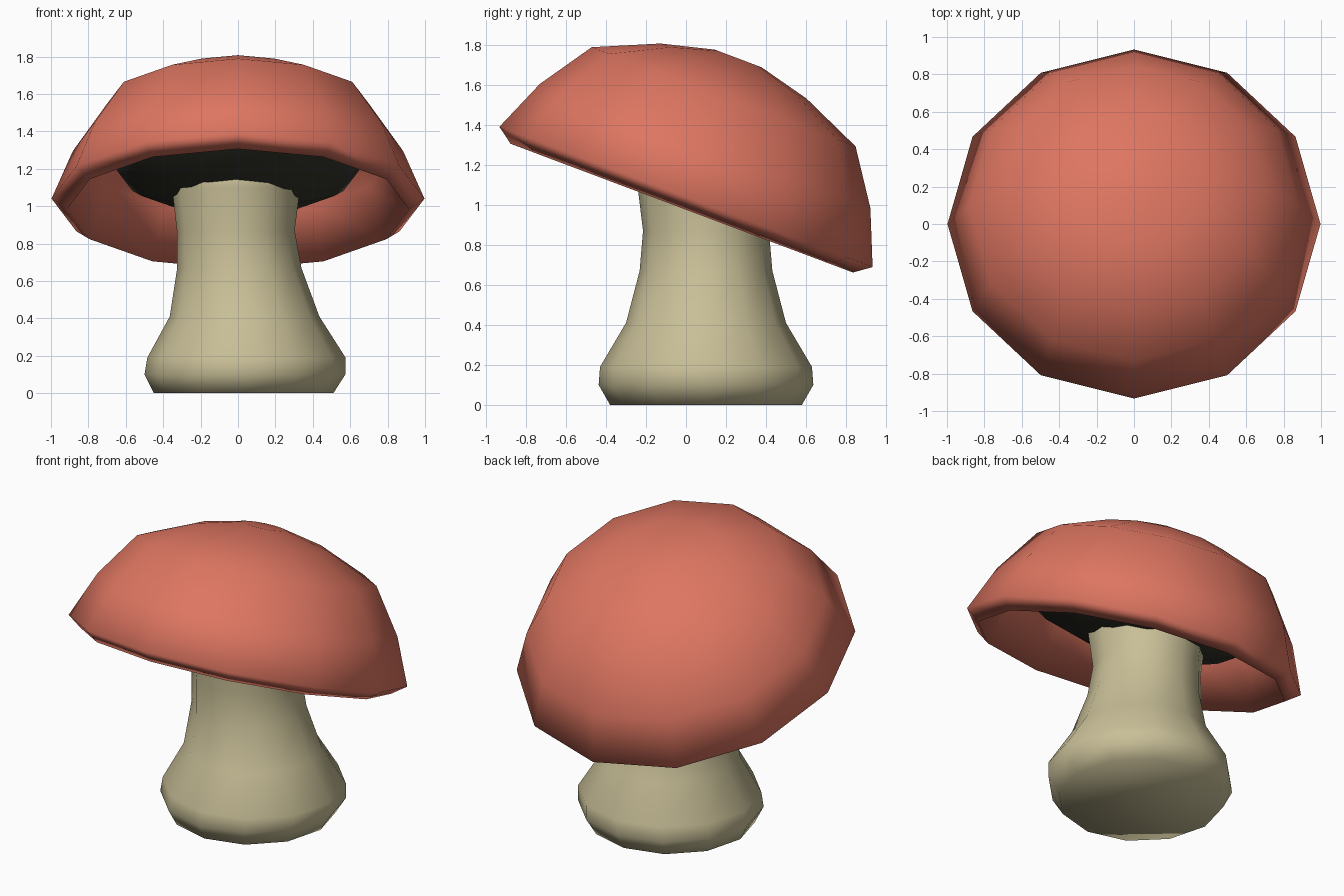
import bpy, bmesh
from math import sin, cos, pi, radians

if "Cube" in bpy.data.objects:
    bpy.data.objects.remove(bpy.data.objects["Cube"])

SIDES = 12


def material(name, color):
    mat = bpy.data.materials.new(name)
    mat.diffuse_color = (*color, 1)
    mat.use_nodes = True
    mat.node_tree.nodes["Principled BSDF"].inputs["Base Color"].default_value = mat.diffuse_color
    return mat


def loft(name, rings, mat):
    """Skin stacked 12-sided rings (cx, cy, radius, z), closed at both ends."""
    bm = bmesh.new()
    loops = []
    for cx, cy, r, z in rings:
        loops.append([bm.verts.new((cx + r * cos(2 * pi * i / SIDES),
                                    cy + r * sin(2 * pi * i / SIDES), z))
                      for i in range(SIDES)])
    for a, b in zip(loops, loops[1:]):
        for i in range(SIDES):
            j = (i + 1) % SIDES
            bm.faces.new((a[i], a[j], b[j], b[i]))
    bm.faces.new(loops[0])
    bm.faces.new(loops[-1])
    bmesh.ops.recalc_face_normals(bm, faces=bm.faces)
    for f in bm.faces:
        f.smooth = True
    mesh = bpy.data.meshes.new(name)
    bm.to_mesh(mesh)
    bm.free()
    mesh.materials.append(mat)
    obj = bpy.data.objects.new(name, mesh)
    bpy.context.collection.objects.link(obj)
    return obj


red = material("cap_red", (0.73, 0.18, 0.12))
cream = material("stem_cream", (0.58, 0.52, 0.31))
dark = material("gill_dark", (0.035, 0.035, 0.025))

# Stem: slightly wandering centre line, bulging foot
loft("stem", [(0.03, 0.10, 0.48, 0.0), (0.037, 0.10, 0.537, 0.10),
              (0.045, 0.10, 0.53, 0.19), (0.035, 0.10, 0.40, 0.41),
              (0.007, 0.10, 0.332, 0.67), (-0.012, 0.10, 0.315, 0.87),
              (-0.01, 0.10, 0.343, 1.10), (-0.01, 0.10, 0.35, 1.25)], cream)

# Cap: hollow dome, outside then under the rim and up the inside
cap_profile = [(0.125, 0.74), (0.39, 0.673), (0.705, 0.535), (0.883, 0.272),
               (0.997, 0.0), (0.915, -0.06), (0.81, 0.22), (0.64, 0.44), (0.35, 0.56)]
cap = loft("cap", [(0, 0, r, z) for r, z in cap_profile], red)

# Gills: dark shallow cone under the cap
gill_profile = [(0.60, 0.47), (0.655, 0.26), (0.65, 0.165), (0.59, 0.125), (0.28, 0.01)]
gills = loft("gills", [(0, 0, r, z) for r, z in gill_profile], dark)

# Tilt cap and gills together, front edge raised
for part in (cap, gills):
    part.location = (0, 0, 1.04)
    part.rotation_euler = (radians(-20.6), 0, 0)
